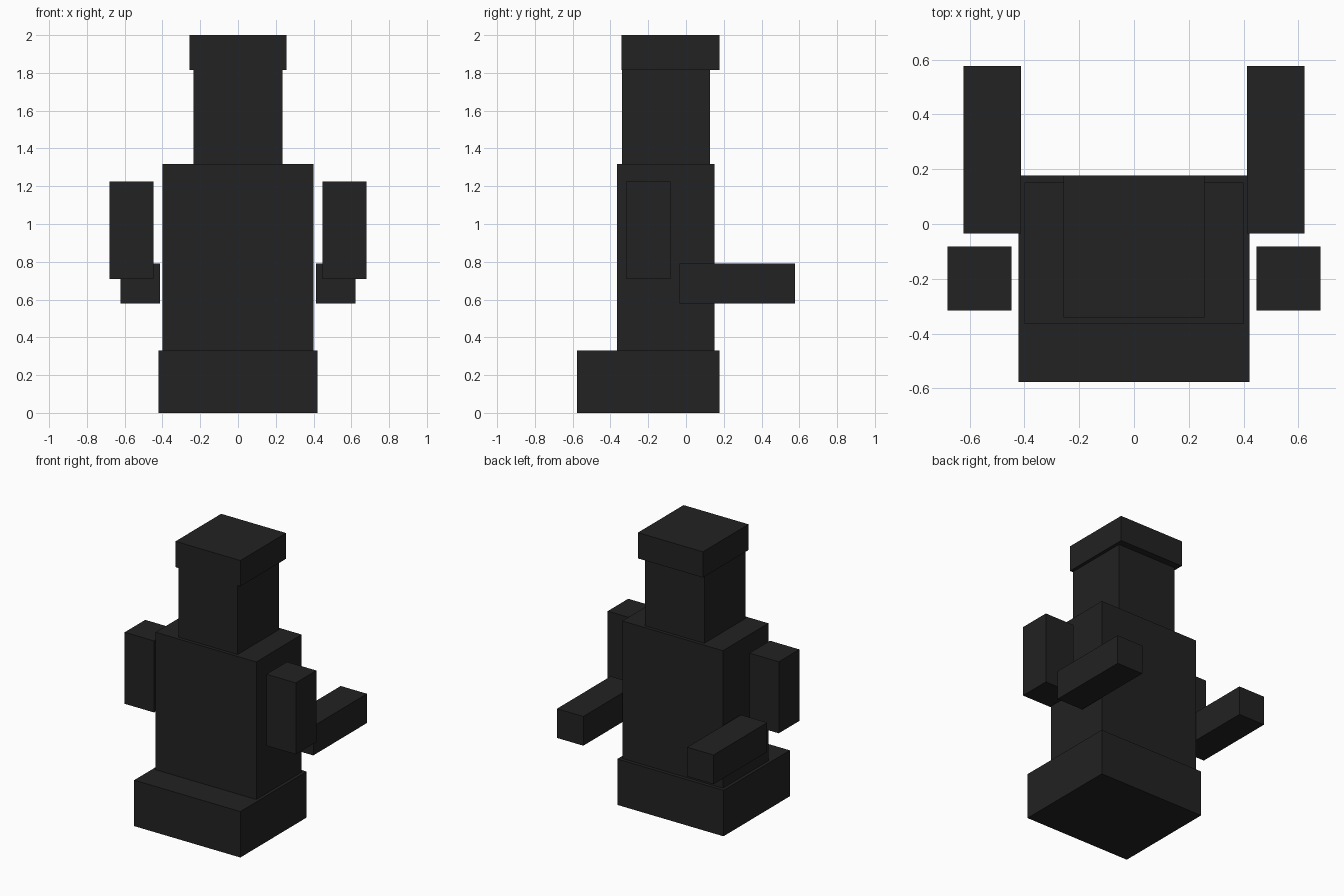
import bpy

if "Cube" in bpy.data.objects:
    bpy.data.objects.remove(bpy.data.objects["Cube"])

# One flat colour for the whole figure
dark = bpy.data.materials.new("charcoal")
dark.diffuse_color = (0.016, 0.016, 0.016, 1)
dark.use_nodes = True
dark.node_tree.nodes["Principled BSDF"].inputs["Base Color"].default_value = dark.diffuse_color


def box(name, x, y, z):
    """Box spanning the given (min, max) range on each axis."""
    spans = (x, y, z)
    bpy.ops.mesh.primitive_cube_add(size=1, location=[(a + b) / 2 for a, b in spans])
    ob = bpy.context.object
    ob.name = name
    for v in ob.data.vertices:
        for i, (a, b) in enumerate(spans):
            v.co[i] *= b - a
    ob.data.materials.append(dark)
    return ob


# Central stack
box("base", (-0.422, 0.422), (-0.576, 0.177), (0, 0.33))
box("torso", (-0.4, 0.4), (-0.364, 0.152), (0.33, 1.318))
box("head", (-0.235, 0.235), (-0.34, 0.128), (1.318, 1.815))
box("cap", (-0.258, 0.258), (-0.341, 0.177), (1.815, 2.0))

# Arms on both sides
for side, s in (("left", -1), ("right", 1)):
    box(side + "_upper_arm", sorted((s * 0.447, s * 0.68)), (-0.315, -0.082), (0.71, 1.224))
    box(side + "_forearm", sorted((s * 0.413, s * 0.622)), (-0.034, 0.576), (0.58, 0.79))
